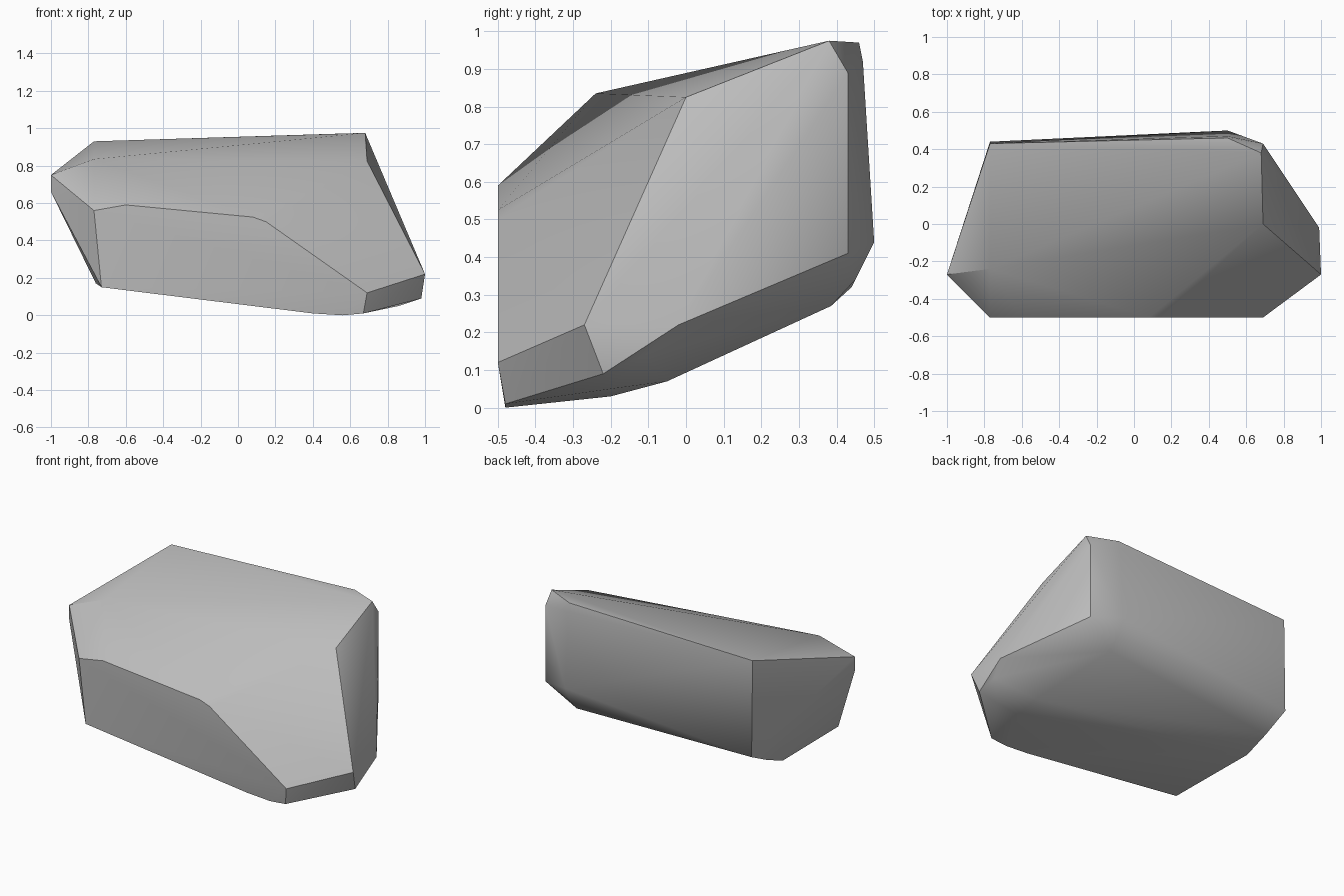
import bpy
import bmesh
import math

ROCK_GREY = (0.5, 0.5, 0.5, 1.0)


def remove_default_cube():
    cube = bpy.data.objects.get("Cube")
    if cube:
        bpy.data.objects.remove(cube, do_unlink=True)


def make_material(name, colour):
    material = bpy.data.materials.new(name)
    material.use_nodes = True
    material.diffuse_color = colour
    shader = next(node for node in material.node_tree.nodes
                  if node.type == 'BSDF_PRINCIPLED')
    shader.inputs["Base Color"].default_value = colour
    shader.inputs["Roughness"].default_value = 0.9
    return material


def make_boulder(name, corner_groups, material, sharp_angle):
    """Wrap a tight convex skin around the corners and merge flat facets."""
    bm = bmesh.new()
    for corners in corner_groups.values():
        for corner in corners:
            bm.verts.new(corner)
    hull = bmesh.ops.convex_hull(bm, input=bm.verts[:])
    loose = {g for g in hull["geom_interior"] + hull["geom_unused"]
             if isinstance(g, bmesh.types.BMVert)}
    bmesh.ops.delete(bm, geom=list(loose), context='VERTS')
    bmesh.ops.dissolve_limit(bm, angle_limit=math.radians(1),
                             verts=bm.verts[:], edges=bm.edges[:])
    bmesh.ops.recalc_face_normals(bm, faces=bm.faces[:])

    mesh = bpy.data.meshes.new(name)
    bm.to_mesh(mesh)
    bm.free()
    mesh.materials.append(material)
    boulder = bpy.data.objects.new(name, mesh)
    bpy.context.collection.objects.link(boulder)

    # Soft facets, crisp main ridges
    bpy.ops.object.select_all(action='DESELECT')
    boulder.select_set(True)
    bpy.context.view_layer.objects.active = boulder
    bpy.ops.object.shade_smooth_by_angle(angle=math.radians(sharp_angle))
    return boulder


# Corners of the chiselled stone, grouped by the region they shape
corner_groups = {
    "front_cut": [(-.77, -.5, .56), (-.6, -.5, .59), (.08, -.5, .525),
                  (.15, -.5, .5), (.69, -.5, .12), (-.73, -.49, .15)],
    "front_foot": [(.4, -.48, .01), (.56, -.48, 0), (.67, -.48, .01)],
    "left_nose": [(1, -.27, .22), (.98, -.22, .09), (.99, -.02, .22),
                  (.96, -.11, .14)],
    "right_tip": [(-1, -.27, .75), (-1, -.27, .66)],
    "top": [(-.77, -.24, .835), (.69, 0, .825), (.68, .38, .975),
            (.5, .46, .97), (-.77, .43, .93)],
    "back": [(.69, .43, .89), (.69, .43, .41), (.5, .47, .92),
             (.5, .5, .44), (-.77, .44, .32)],
    "underside": [(.5, .45, .34), (.5, .385, .27), (.7, -.05, .07),
                  (.86, -.2, .05), (.7, -.2, .03), (-.765, .27, .235),
                  (-.76, .11, .17)],
}

remove_default_cube()
make_boulder("boulder", corner_groups,
             make_material("rock grey", ROCK_GREY), sharp_angle=35)
